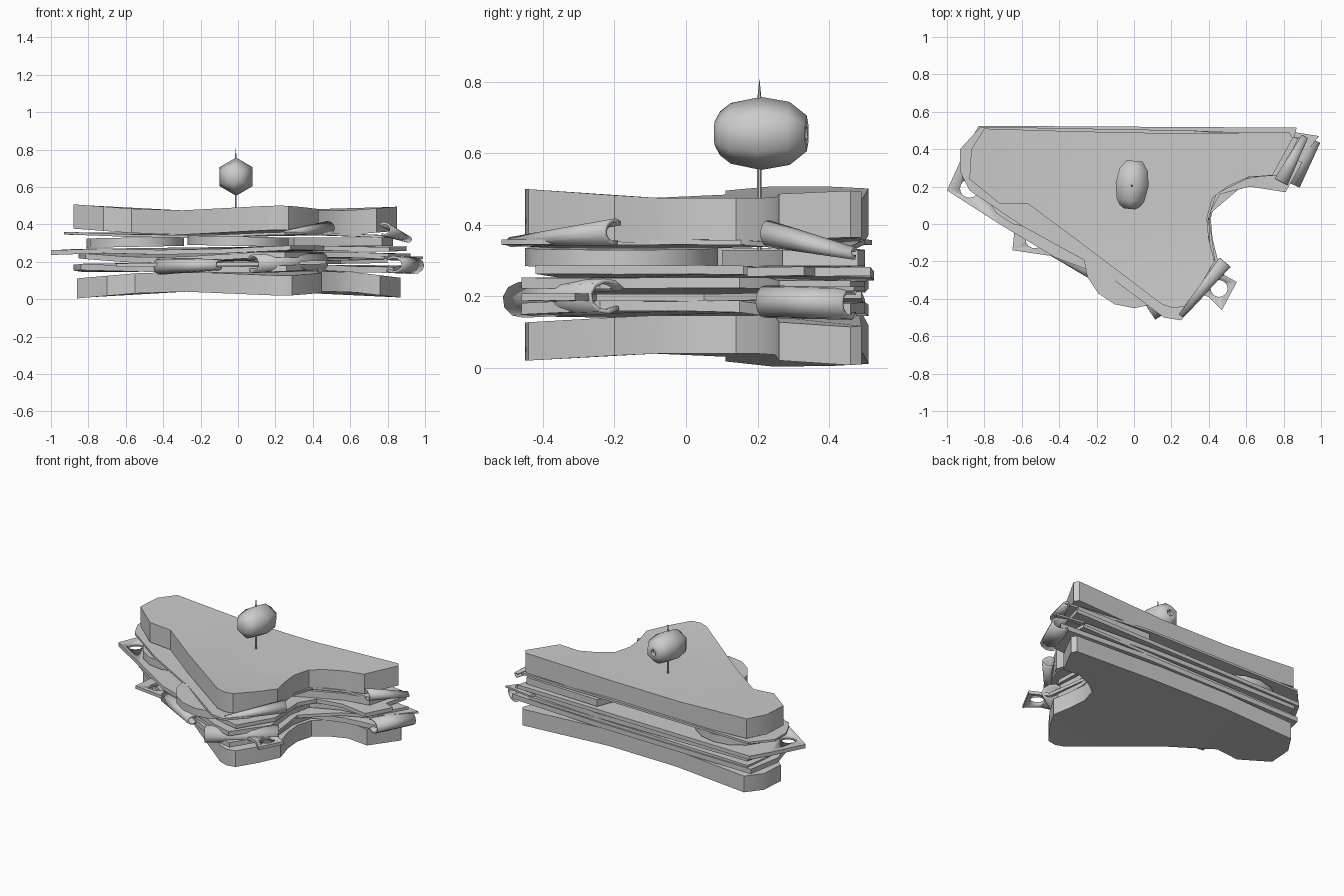
import bpy, bmesh, math
from mathutils import Vector

old = bpy.data.objects.get("Cube")
if old:
    bpy.data.objects.remove(old, do_unlink=True)

grey = bpy.data.materials.new("plain grey")
grey.use_nodes = True
grey.diffuse_color = (0.6, 0.6, 0.6, 1)
grey.node_tree.nodes["Principled BSDF"].inputs["Base Color"].default_value = (0.6, 0.6, 0.6, 1)


def finish(name, bm, smooth=30):
    bmesh.ops.recalc_face_normals(bm, faces=bm.faces[:])
    mesh = bpy.data.meshes.new(name)
    bm.to_mesh(mesh)
    bm.free()
    obj = bpy.data.objects.new(name, mesh)
    bpy.context.collection.objects.link(obj)
    mesh.materials.append(grey)
    bpy.ops.object.select_all(action='DESELECT')
    bpy.context.view_layer.objects.active = obj
    obj.select_set(True)
    bpy.ops.object.shade_smooth_by_angle(angle=math.radians(smooth))
    return obj


def slab(name, outline, height, thick, wave=lambda x, y: 0):
    """Closed plate over an outline; wave(x, y) bends it after it is triangulated flat."""
    bm = bmesh.new()
    low, high = [[bm.verts.new((x, y, height + t)) for x, y in outline] for t in (0, thick)]
    caps = [bm.faces.new(low[::-1]), bm.faces.new(high)]
    n = len(outline)
    for i in range(n):
        j = (i + 1) % n
        bm.faces.new((low[i], low[j], high[j], high[i]))
    bm.normal_update()
    bmesh.ops.triangulate(bm, faces=caps)
    for v in bm.verts:
        v.co.z += wave(v.co.x, v.co.y)
    return finish(name, bm)


def disc(name, x, y, radius, height, thick, tilt=0):
    pts = [(x + radius * math.cos(a * math.tau / 16), y + radius * math.sin(a * math.tau / 16)) for a in range(16)]
    return slab(name, pts, height, thick, lambda px, py: tilt * (px - x))


def holes(obj, spots):
    """Cut round holes (x, y, radius) through a plate."""
    for x, y, r in spots:
        cutter = disc("hole_cutter", x, y, r, 0, 0.5)
        cutter.hide_render = True
        cutter.hide_viewport = True
        cut = obj.modifiers.new("hole", 'BOOLEAN')
        cut.operation = 'DIFFERENCE'
        cut.object = cutter


def curl(name, start, end, r0, r1, first, last, flat=1.0):
    """Rolled sheet: an open arc swept from start to end with a changing radius."""
    a, b = Vector(start), Vector(end)
    side = (b - a).cross(Vector((0, 0, 1))).normalized()
    bm = bmesh.new()
    steps = 9
    rows = []
    for p, r in ((a, r0), (b, r1)):
        row = []
        for i in range(steps):
            t = math.radians(first + (last - first) * i / (steps - 1))
            row.append(bm.verts.new(p + side * r * math.cos(t) / flat + Vector((0, 0, r * math.sin(t)))))
        rows.append(row)
    for i in range(steps - 1):
        bm.faces.new((rows[0][i], rows[0][i + 1], rows[1][i + 1], rows[1][i]))
    obj = finish(name, bm)
    mod = obj.modifiers.new("thickness", 'SOLIDIFY')
    mod.thickness = 0.012
    return obj


# Bread: a toast slice cut diagonally, lifted at its corners
bread = [(-0.8, 0.51), (-0.87, 0.4), (-0.88, 0.24), (-0.72, 0.11), (-0.57, 0.11), (-0.3, -0.09),
         (0.15, -0.43), (0.21, -0.45), (0.27, -0.44), (0.36, -0.32), (0.43, -0.2), (0.4, -0.08),
         (0.39, 0.03), (0.42, 0.14), (0.5, 0.2), (0.61, 0.25), (0.74, 0.26), (0.85, 0.46), (0.83, 0.49),
         (0.2, 0.485), (-0.3, 0.495)]


def upper_wave(x, y):
    return 0.03 * max(0, -x - 0.45) / 0.4 + 0.025 * max(0, -y - 0.1) / 0.35 + 0.02 * max(0, x - 0.6) / 0.25


def lower_wave(x, y):
    return -0.035 * max(0, -x - 0.45) / 0.4 - 0.02 * max(0, -y - 0.1) / 0.35 - 0.03 * max(0, x - 0.6) / 0.25


slab("top_bread", bread, 0.345, 0.13, upper_wave)
slab("bottom_bread", [(x + 0.02, y) for x, y in bread], 0.04, 0.107, lower_wave)

# Ham sheets with rolled edges
ham = [(-0.83, 0.51), (-0.88, 0.3), (-0.84, 0.16), (-0.62, 0.0), (-0.42, -0.16), (-0.24, -0.22), (0.12, -0.42),
       (0.26, -0.46), (0.42, -0.24), (0.4, 0.0), (0.43, 0.15), (0.62, 0.23), (0.83, 0.26), (0.95, 0.46), (0.3, 0.5)]
slab("lower_ham", ham, 0.15, 0.032, lambda x, y: 0.01 * math.sin(5 * x + 3 * y))
slab("upper_ham", [(x * 0.97, y) for x, y in ham], 0.208, 0.03, lambda x, y: 0.015 * math.sin(4 * x - 2 * y))
curl("ham_roll_back", (0.83, 0.22, 0.185), (0.94, 0.46, 0.18), 0.046, 0.046, -130, 130, 0.75)
curl("ham_roll_front", (0.08, -0.46, 0.19), (0.45, -0.22, 0.2), 0.05, 0.05, -130, 150, 0.8)
curl("ham_roll_side", (-0.42, -0.12, 0.175), (-0.1, -0.33, 0.185), 0.045, 0.03, -130, 130, 0.8)

# Cheese slices with holes, corners poking out
lower_cheese = slab("lower_cheese", [(-0.83, 0.3), (-0.63, 0.05), (-0.65, -0.14), (-0.38, -0.18), (0.05, -0.35),
                    (0.3, -0.36), (0.4, -0.39), (0.47, -0.46), (0.55, -0.31), (0.44, -0.25), (0.4, 0.05),
                    (0.6, 0.22), (0.8, 0.3), (0.8, 0.49), (-0.8, 0.5)], 0.178, 0.02,
                    lambda x, y: 0.02 * max(0, x) - 0.01 * max(0, -x))
holes(lower_cheese, [(0.455, -0.345, 0.045), (-0.53, -0.08, 0.05)])
upper_cheese = slab("upper_cheese", [(-1.0, 0.18), (-0.72, 0.0), (-0.42, -0.18), (-0.1, -0.3), (0.28, -0.42),
                    (0.41, -0.2), (0.4, 0.05), (0.46, 0.16), (0.62, 0.2), (0.81, 0.17), (0.9, 0.33), (0.83, 0.36),
                    (0.87, 0.515), (-0.83, 0.525), (-0.9, 0.4)], 0.25, 0.025,
                    lambda x, y: 0.016 * x + 0.008 * math.sin(6 * x))
holes(upper_cheese, [(-0.88, 0.19, 0.05)])

# Tomato slices
disc("front_tomato", 0.0, -0.18, 0.27, 0.285, 0.05, -0.02)
disc("left_tomato", -0.55, 0.24, 0.26, 0.28, 0.05, 0.02)
slab("right_tomato", [(0.3, 0.5), (0.22, 0.3), (0.3, 0.1), (0.42, 0.16), (0.6, 0.24), (0.77, 0.27), (0.83, 0.48)],
     0.285, 0.045)

# Lettuce sheet with turned-up edges
slab("lettuce", [(-0.82, 0.52), (-0.93, 0.4), (-0.93, 0.28), (-0.88, 0.18), (-0.6, -0.01), (-0.2, -0.23),
     (0.16, -0.5), (0.25, -0.515), (0.36, -0.4), (0.42, -0.2), (0.39, 0.0), (0.44, 0.16), (0.62, 0.25),
     (0.78, 0.26), (0.88, 0.46), (0.3, 0.5)], 0.335, 0.014, lambda x, y: 0.01 * math.sin(5 * x))
curl("lettuce_curl_front", (0.25, -0.49, 0.352), (0.48, -0.2, 0.38), 0.014, 0.038, -110, 130, 0.8)
curl("lettuce_curl_back", (0.78, 0.23, 0.375), (0.91, 0.47, 0.32), 0.038, 0.018, -110, 130, 0.8)
slab("lettuce_tip_back", [(0.6, 0.3), (0.78, 0.24), (0.9, 0.36), (0.99, 0.47), (0.8, 0.5)], 0.215, 0.012)

# Olive: a six-sided barrel lying front to back, with a sunken far end
bm = bmesh.new()
profile = [(-0.13, 0.035), (-0.115, 0.062), (-0.085, 0.085), (0, 0.102), (0.08, 0.088), (0.128, 0.05),
           (0.127, 0.022), (0.105, 0.02)]
rings = []
for y, r in profile:
    rings.append([bm.verts.new((r * math.sin(k * math.pi / 3), y, r * math.cos(k * math.pi / 3))) for k in range(6)])
for r0, r1 in zip(rings, rings[1:]):
    for k in range(6):
        bm.faces.new((r0[k], r0[(k + 1) % 6], r1[(k + 1) % 6], r1[k]))
bm.faces.new(rings[0])
bm.faces.new(rings[-1])
olive = finish("olive", bm, 65)
olive.location = (-0.01, 0.21, 0.655)
olive.rotation_euler.z = math.radians(-6)

# Cocktail stick with a pointed tip
bm = bmesh.new()
for r0, r1, z0, z1 in ((0.006, 0.006, 0.3, 0.75), (0.006, 0.0005, 0.75, 0.805)):
    new = bmesh.ops.create_cone(bm, segments=6, radius1=r0, radius2=r1, depth=z1 - z0, cap_ends=True)
    bmesh.ops.translate(bm, verts=new["verts"], vec=(-0.012, 0.205, (z0 + z1) / 2))
finish("cocktail_stick", bm)
